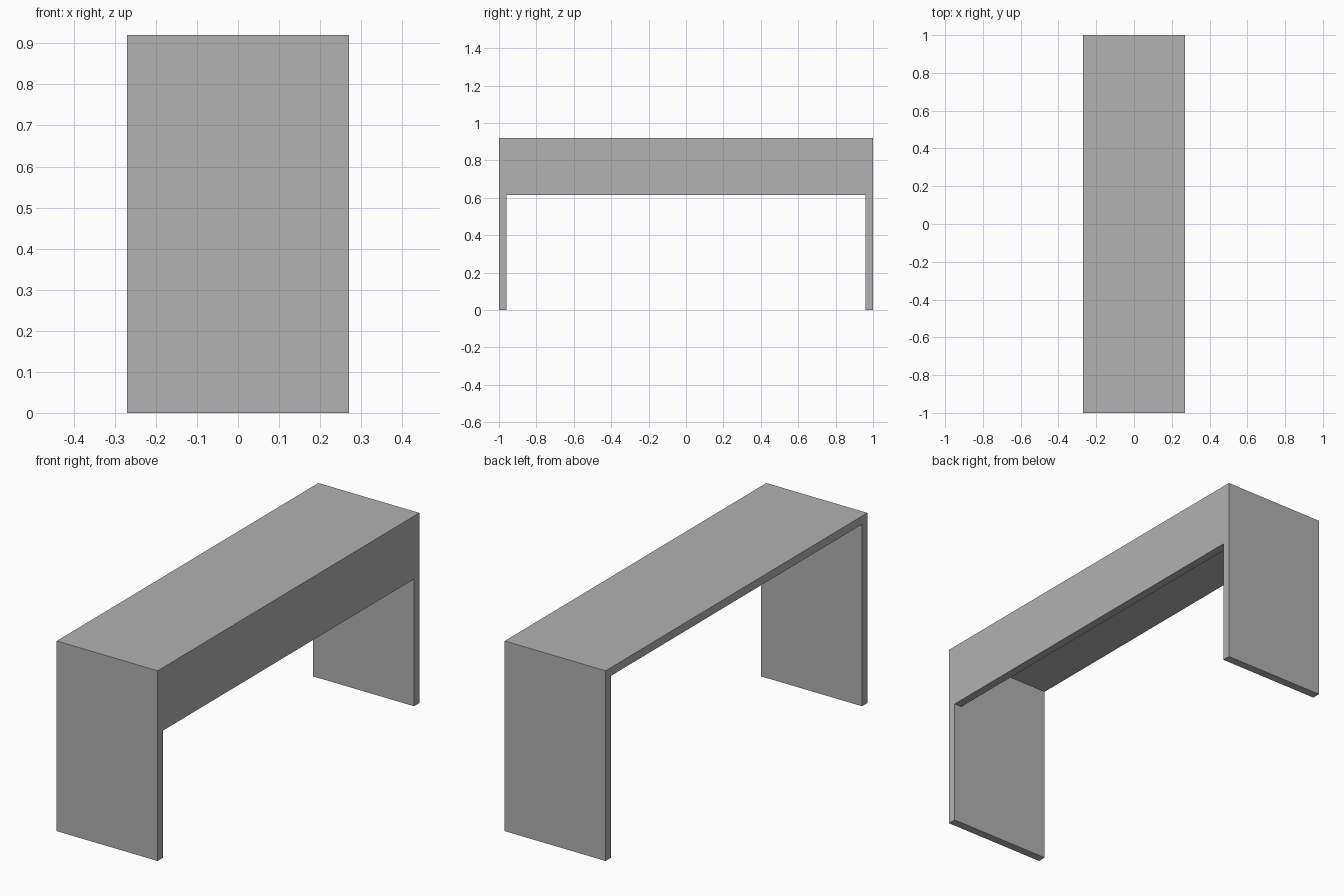
import bpy

cube = bpy.data.objects.get("Cube")
if cube:
    bpy.data.objects.remove(cube, do_unlink=True)

# Overall dimensions
HALF_W, HALF_L, HEIGHT = 0.27, 1.0, 0.92
THICK = 0.04
PANEL_BOTTOM = 0.615

# Single grey finish
GREY = (0.445, 0.445, 0.445, 1.0)
grey = bpy.data.materials.new("grey board")
grey.use_nodes = True
grey.diffuse_color = GREY
grey.node_tree.nodes["Principled BSDF"].inputs["Base Color"].default_value = GREY


def board(name, low, high):
    """Flat board spanning two opposite corners."""
    center = [(a + b) / 2 for a, b in zip(low, high)]
    bpy.ops.mesh.primitive_cube_add(size=1, location=center)
    obj = bpy.context.object
    obj.name = name
    obj.scale = [b - a for a, b in zip(low, high)]
    bpy.ops.object.transform_apply(location=False, rotation=False, scale=True)
    obj.data.materials.append(grey)
    return obj


under_top = HEIGHT - THICK
inner = HALF_L - THICK

# Desk top, covering the full length
board("desk_top", (-HALF_W, -HALF_L, under_top), (HALF_W, HALF_L, HEIGHT))

# End panels that act as legs
board("front_leg_panel", (-HALF_W, -HALF_L, 0), (HALF_W, -inner, under_top))
board("back_leg_panel", (-HALF_W, inner, 0), (HALF_W, HALF_L, under_top))

# Modesty panel between the legs, flush with one long edge
board("modesty_panel", (HALF_W - THICK, -inner, PANEL_BOTTOM), (HALF_W, inner, under_top))
